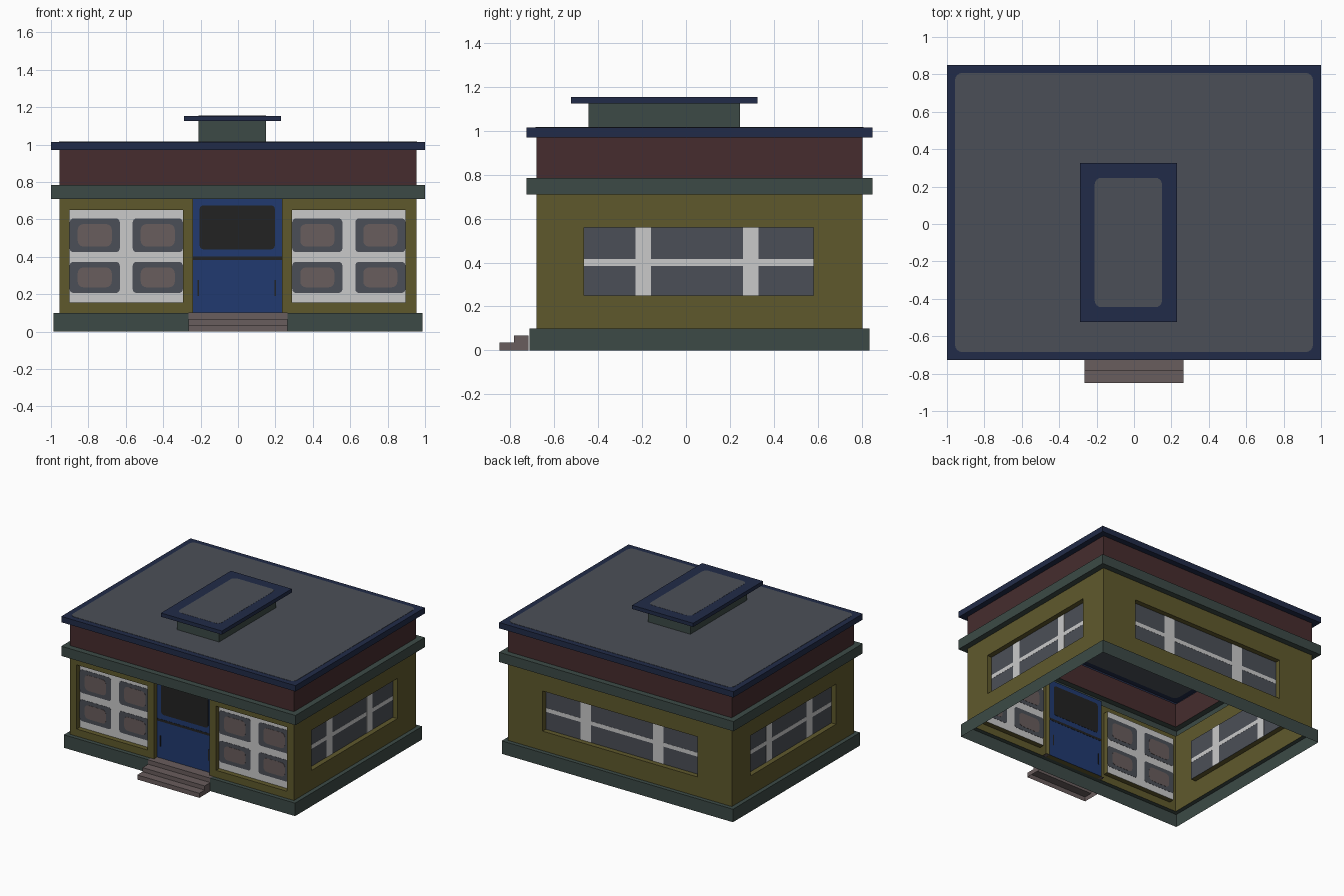
import bpy, bmesh, math
from mathutils import Matrix, Vector

if "Cube" in bpy.data.objects:
    bpy.data.objects.remove(bpy.data.objects["Cube"])


def material(name, r, g, b):
    lin = [((c / 255 + 0.055) / 1.055) ** 2.4 if c > 10 else c / 255 / 12.92 for c in (r, g, b)]
    m = bpy.data.materials.new(name)
    m.diffuse_color = (*lin, 1)
    m.use_nodes = True
    m.node_tree.nodes["Principled BSDF"].inputs["Base Color"].default_value = m.diffuse_color
    return m


OLIVE = material("olive_wall", 95, 89, 44)
RED = material("dark_red_band", 70, 44, 46)
GREEN = material("slate_green", 60, 74, 70)
NAVY = material("navy_trim", 33, 43, 72)
BLUE = material("door_blue", 33, 58, 112)
BLACK = material("black_glass", 34, 34, 34)
GREY = material("grey_glass", 75, 79, 87)
BROWN = material("dusty_brown", 105, 93, 93)
WHITE = material("white_frame", 202, 202, 202)

# wall footprint and recess depth of doors and windows
X0, X1, Y0, Y1 = -0.955, 0.955, -0.682, 0.805
DEPTH = 0.04


def frame(u, v, origin):
    u, v = Vector(u), Vector(v)
    m = Matrix((u, v, u.cross(v))).transposed().to_4x4()
    m.translation = origin
    return m


FRONT = frame((1, 0, 0), (0, 0, 1), (0, Y0, 0))
RIGHT = frame((0, 1, 0), (0, 0, 1), (X1, 0, 0))
BACK = frame((-1, 0, 0), (0, 0, 1), (0, Y1, 0))
LEFT = frame((0, -1, 0), (0, 0, 1), (X0, 0, 0))


def finish(bm, name, mat, place=None):
    if place:
        bm.transform(place)
    me = bpy.data.meshes.new(name)
    bm.to_mesh(me)
    bm.free()
    me.materials.append(mat)
    ob = bpy.data.objects.new(name, me)
    bpy.context.collection.objects.link(ob)
    return ob


def face(bm, pts):
    return bm.faces.new([bm.verts.new(p) for p in pts])


def ring(name, mat, profile, box=(X0, X1, Y0, Y1), cap=False):
    """Rectangular moulding: profile is (outward offset, height) pairs."""
    bm = bmesh.new()
    a, b, c, d = box
    loops = [[bm.verts.new(p) for p in ((a - o, c - o, z), (b + o, c - o, z),
                                        (b + o, d + o, z), (a - o, d + o, z))] for o, z in profile]
    for lo, hi in zip(loops, loops[1:]):
        for i in range(4):
            j = (i + 1) % 4
            bm.faces.new((lo[i], lo[j], hi[j], hi[i]))
    if cap:
        bm.faces.new(loops[-1])
    return finish(bm, name, mat)


def wall(name, place, u0, u1, holes):
    """Wall sheet with rectangular openings and recessed reveals."""
    bm = bmesh.new()
    us = sorted({u0, u1, *[h[0] for h in holes], *[h[1] for h in holes]})
    vs = sorted({0.1, 0.71, *[h[2] for h in holes], *[h[3] for h in holes]})
    for a, b in zip(us, us[1:]):
        for c, d in zip(vs, vs[1:]):
            if not any(h[0] <= a and b <= h[1] and h[2] <= c and d <= h[3] for h in holes):
                face(bm, ((a, c, 0), (b, c, 0), (b, d, 0), (a, d, 0)))
    for a, b, c, d in holes:
        corners = ((a, c), (b, c), (b, d), (a, d))
        for (p, q), (r, s) in zip(corners, corners[1:] + corners[:1]):
            face(bm, ((p, q, 0), (r, s, 0), (r, s, -DEPTH), (p, q, -DEPTH)))
    bmesh.ops.remove_doubles(bm, verts=bm.verts, dist=1e-5)
    finish(bm, name, OLIVE, place)


def plate(name, mat, place, rect, thick=0.002, radius=0.0, depth=-DEPTH):
    """Thin plate centred on its plane, so it reads from both sides."""
    a, b, c, d = rect
    pts = []
    for k, (x, y, sx, sy) in enumerate(((b, d, -1, -1), (a, d, 1, -1), (a, c, 1, 1), (b, c, -1, 1))):
        for i in range(5 if radius else 1):
            t = (k + i / 4) * math.pi / 2
            pts.append((x + sx * radius + radius * math.cos(t),
                        y + sy * radius + radius * math.sin(t), depth - thick / 2))
    bm = bmesh.new()
    f = face(bm, pts)
    out = bmesh.ops.extrude_face_region(bm, geom=[f])["geom"]
    bmesh.ops.translate(bm, vec=(0, 0, thick), verts=[v for v in out if isinstance(v, bmesh.types.BMVert)])
    bmesh.ops.recalc_face_normals(bm, faces=bm.faces)
    finish(bm, name, mat, place)


# mouldings, from the ground up
ring("base_plinth", GREEN, [(0.032, 0), (0.032, 0.1), (0, 0.1)])
ring("cornice", GREEN, [(0, 0.71), (0.045, 0.71), (0.045, 0.785), (0, 0.785)])
ring("upper_band", RED, [(0, 0.785), (0, 0.97)])
ring("roof_slab", NAVY, [(0, 0.97), (0.045, 0.97), (0.045, 1.015)], cap=True)
TOP = Matrix.Identity(4)
plate("roof_surface", GREY, TOP, (-0.957, 0.957, -0.685, 0.808), 0.004, 0.04, 1.015)

# rooftop vent
VENT = (-0.21, 0.15, -0.445, 0.247)
ring("vent_box", GREEN, [(0, 1.015), (0, 1.125)], VENT)
ring("vent_cap", NAVY, [(0, 1.125), (0.08, 1.125), (0.08, 1.154)], VENT, cap=True)
plate("vent_surface", GREY, TOP, VENT, 0.002, 0.035, 1.154)

# walls
DOOR = (-0.24, 0.235, 0.1, 0.71)
SHOP = [(-0.9, -0.295, 0.155, 0.65), (0.29, 0.895, 0.155, 0.65)]
SIDE = (-0.465, 0.58, 0.25, 0.56)
SIDE_L = (-0.58, 0.465, 0.25, 0.56)
REAR = (-0.66, 0.66, 0.25, 0.56)
wall("front_wall", FRONT, X0, X1, [DOOR] + SHOP)
wall("right_wall", RIGHT, Y0, Y1, [SIDE])
wall("left_wall", LEFT, -Y1, -Y0, [SIDE_L])
wall("back_wall", BACK, X0, X1, [REAR])

# side and back windows: glass with two posts and one rail
for side, place, (a, b, c, d) in (("right", RIGHT, SIDE), ("left", LEFT, SIDE_L), ("back", BACK, REAR)):
    w = b - a
    plate(side + "_glass", GREY, place, (a, b, c, d))
    for lo, hi in ((0.225, 0.292), (0.694, 0.761)):
        if side == "left":
            lo, hi = 1 - hi, 1 - lo
            lo, hi = lo, hi
        plate(side + "_window_post", WHITE, place, (a + lo * w, a + hi * w, c, d), 0.005)
    plate(side + "_window_rail", WHITE, place, (a, b, 0.385, 0.415), 0.004)

# shop windows: white frame with four rounded panes
for a, b, c, d in SHOP:
    plate("shop_window_frame", WHITE, FRONT, (a, b, c, d))
    for p, q in ((a, a + 0.268), (b - 0.268, b)):
        for r, s in ((0.207, 0.373), (0.425, 0.605)):
            plate("shop_pane", GREY, FRONT, (p, q, r, s), 0.005, 0.02)
            plate("shop_pane_centre", BROWN, FRONT, (p + 0.043, q - 0.043, r + 0.03, s - 0.03), 0.008, 0.03)

# door
plate("door", BLUE, FRONT, DOOR)
plate("door_glass", BLACK, FRONT, (-0.205, 0.197, 0.44, 0.675), 0.005, 0.02)
plate("door_rail", BLACK, FRONT, (-0.24, 0.235, 0.384, 0.402), 0.005)
for x in (-0.213, 0.2):
    plate("door_handle", BLACK, FRONT, (x - 0.004, x + 0.004, 0.19, 0.275), 0.005)

# entrance steps, open underneath
profile = [(-0.85, 0), (-0.85, 0.035), (-0.785, 0.035), (-0.785, 0.067),
           (-0.717, 0.067), (-0.717, 0.101), (Y0 + DEPTH, 0.101)]
bm = bmesh.new()
W = 0.265
for (y, z), (y2, z2) in zip(profile, profile[1:]):
    face(bm, ((-W, y, z), (W, y, z), (W, y2, z2), (-W, y2, z2)))
    if z == z2 and z < 0.1:
        face(bm, ((W, y, 0), (W, y2, 0), (W, y2, z), (W, y, z)))
        face(bm, ((-W, y2, 0), (-W, y, 0), (-W, y, z), (-W, y2, z)))
bmesh.ops.remove_doubles(bm, verts=bm.verts, dist=1e-5)
finish(bm, "entrance_steps", BROWN)
